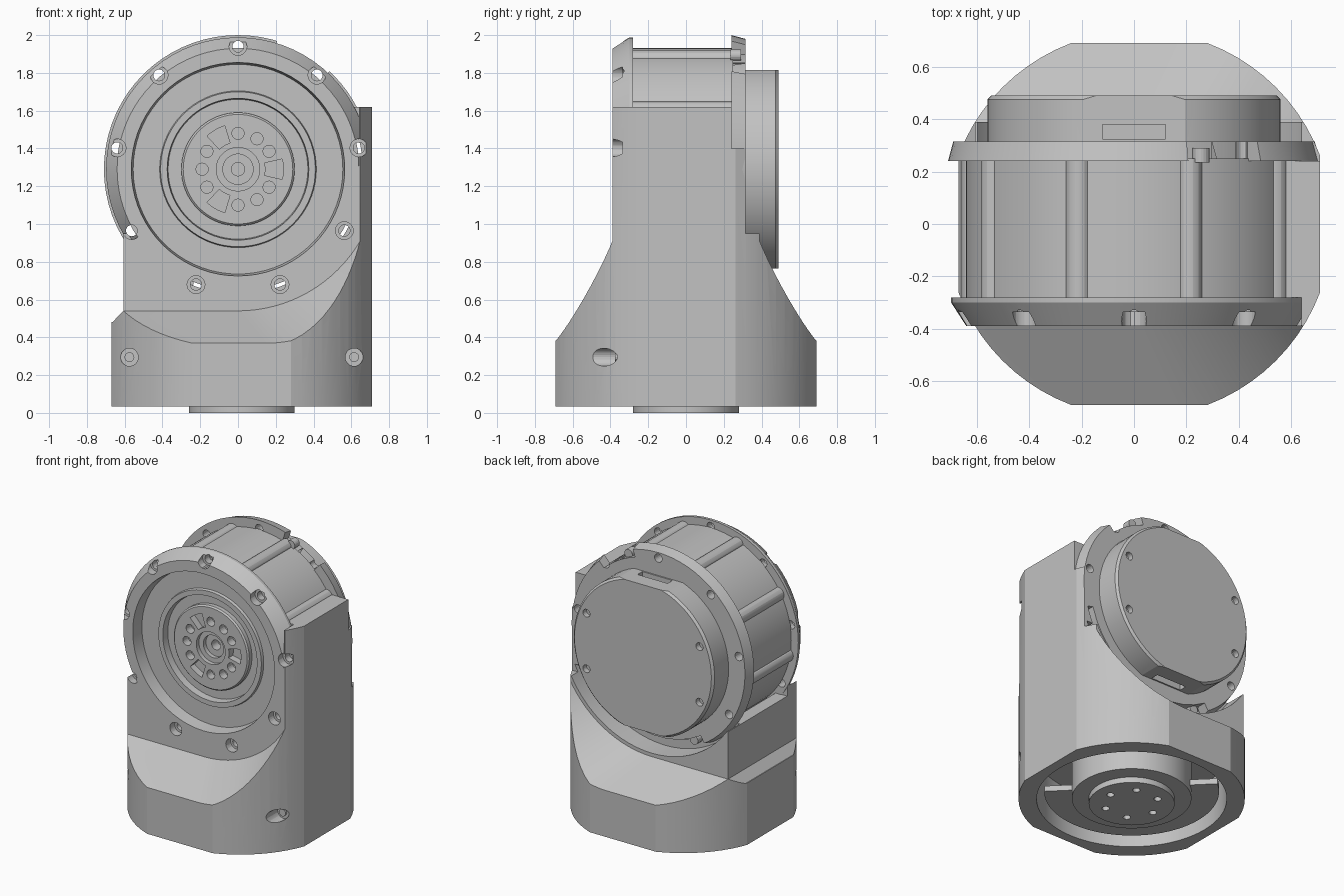
import bpy, bmesh, math
from math import sin, cos, radians, pi
from mathutils import Matrix

cube = bpy.data.objects.get("Cube")
if cube:
    bpy.data.objects.remove(cube, do_unlink=True)

gray = bpy.data.materials.new("light gray")
gray.use_nodes = True
gray.diffuse_color = (0.54, 0.54, 0.54, 1)
gray.node_tree.nodes["Principled BSDF"].inputs["Base Color"].default_value = (0.54, 0.54, 0.54, 1)

AXLE = 1.29   # height of the drive axis
MID = 0.02    # x of the base axis


def finish(name, bm):
    bmesh.ops.remove_doubles(bm, verts=bm.verts, dist=1e-5)
    bmesh.ops.recalc_face_normals(bm, faces=bm.faces)
    mesh = bpy.data.meshes.new(name)
    bm.to_mesh(mesh)
    bm.free()
    mesh.materials.append(gray)
    ob = bpy.data.objects.new(name, mesh)
    bpy.context.collection.objects.link(ob)
    return ob


def lathe(name, profile, x=0, z=AXLE, upright=False, steps=72):
    """Turn (radius, depth) points about a y axis, or about a z axis if upright."""
    bm = bmesh.new()
    if upright:
        pts, axis, cent = [(x + r, 0, d) for r, d in profile], (0, 0, 1), (x, 0, 0)
    else:
        pts, axis, cent = [(x + r, d, z) for r, d in profile], (0, 1, 0), (x, 0, z)
    vs = [bm.verts.new(p) for p in pts]
    es = [bm.edges.new(pair) for pair in zip(vs, vs[1:])]
    bmesh.ops.spin(bm, geom=vs + es, cent=cent, axis=axis, angle=2 * pi, steps=steps)
    return finish(name, bm)


def rod(name, r, a, b, x=0, z=AXLE, upright=False, steps=72):
    return lathe(name, [(0, a), (r, a), (r, b), (0, b)], x, z, upright, steps)


def loft(name, first, last):
    bm = bmesh.new()
    a = [bm.verts.new(p) for p in first]
    b = [bm.verts.new(p) for p in last]
    bm.faces.new(a)
    bm.faces.new(b)
    for i in range(len(a)):
        j = (i + 1) % len(a)
        bm.faces.new((a[i], a[j], b[j], b[i]))
    return finish(name, bm)


def prism_y(name, xz, y0, y1):
    return loft(name, [(x, y0, z) for x, z in xz], [(x, y1, z) for x, z in xz])


def box(name, x0, x1, y0, y1, z0, z1):
    return prism_y(name, [(x0, z0), (x1, z0), (x1, z1), (x0, z1)], y0, y1)


def boolean(ob, *tools):
    for tool in tools:
        mod = ob.modifiers.new("cut", 'BOOLEAN')
        mod.operation, mod.solver, mod.object = 'DIFFERENCE', 'EXACT', tool
        with bpy.context.temp_override(object=ob, active_object=ob):
            bpy.ops.object.modifier_apply(modifier=mod.name)
        bpy.data.objects.remove(tool, do_unlink=True)


def polar(r, deg):
    return r * cos(radians(deg)), AXLE + r * sin(radians(deg))


def wedge(a0, a1, r0, r1, y0, y1):
    """Ring sector used as a cutter."""
    angles = [a0 + (a1 - a0) * i / 12 for i in range(13)]
    xz = [polar(r1, a) for a in angles] + [polar(r0, a) for a in reversed(angles)]
    return prism_y("cutter", xz, y0, y1)


# Housing: round plan with four flats
R, FLAT = 0.738, 0.69
start = math.degrees(math.acos(FLAT / R))
plan = []
for quarter in range(4):
    for i in range(11):
        a = radians(90 * quarter + start + (90 - 2 * start) * i / 10)
        plan.append((MID + R * cos(a), R * sin(a)))
housing = loft("housing", [(x, y, 0.035) for x, y in plan], [(x, y, 1.62) for x, y in plan])


# Sloped shoulders at front and back: round on one side, straight on the other
def shoulder(y, shift, rx, rz):
    angles = [radians(-90 + 90 * i / 24) for i in range(25)]
    arc = [(shift + rx * cos(a), AXLE + rz * sin(a)) for a in angles]
    return [(x, y, z) for x, z in arc + [(shift + rx, 3), (-2, 3), (-2, AXLE - rz)]]


for side in (-1, 1):
    boolean(housing, loft("cutter", shoulder(side * 0.39, 0, 0.75, 0.75),
                          shoulder(side * 0.75, 0.18, 0.81, 0.955)))
# Motor bore, seat of the back ring and stepped wall
seat = rod("cutter", 0.725, 0.24, 0.8)
boolean(seat, box("cutter", 0.5, 1, 0, 1, 1, 3))
boolean(housing, seat,
        rod("cutter", 0.68, 0.24, 0.8),
        rod("cutter", 0.66, -0.28, 0.8),
        rod("cutter", 0.60, -0.8, 0),
        box("cutter", -1, 1, 0.315, 1, 0.95, 2),
        box("cutter", -1, 1, 0.24, 1, 1.4, 2),
        box("cutter", -1, 0, -0.285, 1, 0.88, 2),
        box("cutter", -1, 0, -1, -0.28, 0.95, 2),
        box("cutter", 0, 0.64, -1, -0.28, 1.3, 2),
        prism_y("cutter", [(-0.665, 0.48), (-0.607, 0.54), (-0.607, 1), (-1, 1), (-1, 0.48)], -1, 1))

# Underside cavity and side screw holes
boolean(housing, rod("cutter", 0.62, -0.1, 0.38, x=MID, upright=True))
for x in (MID - 0.595, MID + 0.595):
    boolean(housing, rod("cutter", 0.047, -0.8, -0.36, x, 0.295, steps=24))
    rod("base_screw", 0.026, -0.375, -0.34, x, 0.295, steps=16)

# Base turntable with a half floor
floor_plate = rod("base_floor", 0.57, 0.09, 0.13, x=MID, upright=True)
corner = [(1.1, -1), (1.1, 1.1), (-1, 1.1)]
boolean(floor_plate, loft("cutter", [(x, y, 0) for x, y in corner], [(x, y, 1) for x, y in corner]))
turntable = lathe("turntable", [(0, 0), (0.28, 0), (0.28, 0.04), (0.39, 0.04),
                                (0.39, 0.39), (0, 0.39)], x=MID, upright=True)
for i in range(6):
    hole = rod("cutter", 0.025, -0.1, 0.04, x=MID + 0.18, upright=True, steps=16)
    hole.data.transform(Matrix.Translation((MID, 0, 0)) @ Matrix.Rotation(i * pi / 3, 4, 'Z')
                        @ Matrix.Translation((-MID, 0, 0)))
    boolean(turntable, hole)

# Front flange with stepped output hub
flange = lathe("front_flange", [
    (0, -0.18), (0.035, -0.18), (0.035, -0.25), (0.08, -0.25), (0.08, -0.28), (0.115, -0.28),
    (0.115, -0.31), (0.29, -0.31), (0.30, -0.30), (0.30, -0.27), (0.37, -0.27), (0.375, -0.32),
    (0.41, -0.32), (0.415, -0.30), (0.555, -0.30), (0.565, -0.39), (0.64, -0.39), (0.698, -0.30),
    (0.698, -0.28), (0.6, -0.28), (0.6, -0.1), (0, -0.1)])
boolean(flange, box("cutter", -1, -0.607, -1, 0, 0, 0.92),
        box("cutter", 0.645, 1, -1, 0, 0, 2))
for deg in (90, 58, 30, -30, -58, -90, 210, 180, 150):
    x, z = polar(0.19, deg)
    boolean(flange, rod("cutter", 0.032, -0.5, -0.25, x, z, steps=20))
for deg in (0, 120, 240):
    boolean(flange, wedge(deg - 13, deg + 13, 0.145, 0.24, -0.5, -0.26))

# Back ring: two chamfered arcs
ring = lathe("back_ring", [(0, 0.2), (0.6, 0.2), (0.6, 0.24), (0.71, 0.24), (0.69, 0.315), (0, 0.315)])
boolean(ring, wedge(47, 73, 0.635, 1, 0, 1), wedge(238, 345, 0.635, 1, 0, 1))
for deg in (67, 246):
    x, z = polar(0.655, deg)
    rod("ring_bolt", 0.032, 0.235, 0.29, x, z, steps=20)

# Bolt circle through flange, housing and ring
for i in range(9):
    deg = 90 + 40 * i
    x, z = polar(0.65, deg)
    for ob in (flange, housing):
        boolean(ob, rod("cutter", 0.047, -0.6, -0.335, x, z, steps=24),
                rod("cutter", 0.03, -0.6, -0.2, x, z, steps=20))
    if not 236 < deg < 347:
        boolean(ring, rod("cutter", 0.03, 0.1, 0.5, x, z, steps=20))

# Motor body with round ribs
lathe("motor_body", [(0, -0.11), (0.59, -0.11), (0.59, -0.285), (0.642, -0.285), (0.642, 0.25), (0, 0.25)])
for i in range(9):
    x, z = polar(0.62, 70 + 40 * i)
    rod("body_rib", 0.048, -0.285, 0.25, x, z, steps=24)

# Back cap with flats, cable window and screw holes
cap = lathe("back_cap", [(0, 0.25), (0.56, 0.25), (0.56, 0.475), (0.545, 0.49), (0, 0.49)])
for side in (-1, 1):
    lo, hi = sorted((AXLE + side * 0.525, AXLE + side))
    boolean(cap, box("cutter", -1, 1, 0.29, 1, lo, hi))
    lo, hi = sorted((AXLE + side * 0.47, AXLE + side))
    boolean(cap, box("cutter", -0.12, 0.12, 0.325, 0.38, lo, hi))
    for z in (AXLE - 0.2, AXLE + 0.2):
        boolean(cap, rod("cutter", 0.028, 0.45, 0.6, side * 0.45, z, steps=20))

# Smooth shading with crisp edges
for ob in bpy.data.objects:
    ob.select_set(ob.type == 'MESH')
bpy.context.view_layer.objects.active = housing
bpy.ops.object.shade_smooth_by_angle(angle=radians(15))
